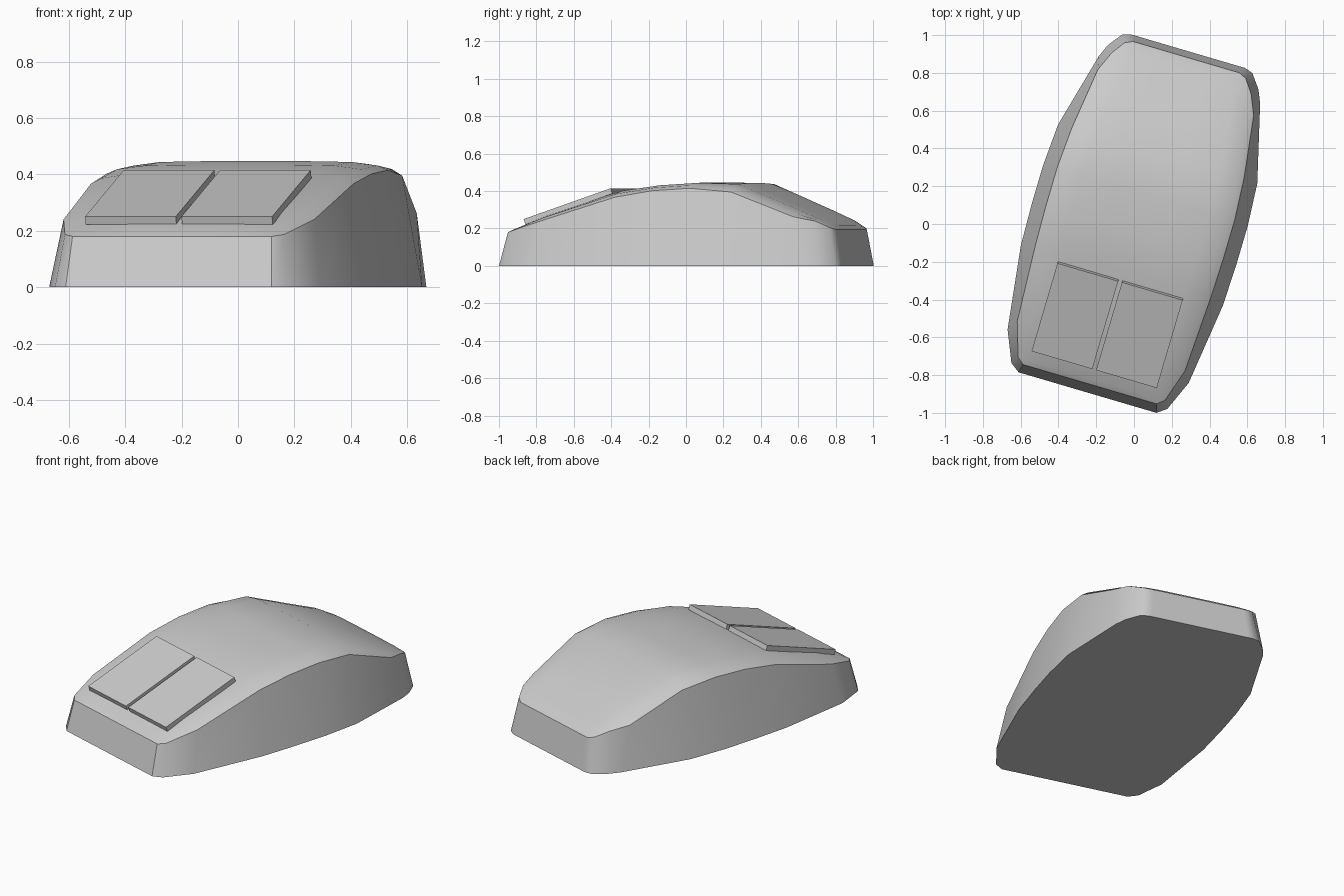
import bpy, bmesh, math
from mathutils import Matrix

if "Cube" in bpy.data.objects:
    bpy.data.objects.remove(bpy.data.objects["Cube"])

TURN = Matrix.Translation((0.015, -0.004, 0)) @ Matrix.Rotation(math.radians(-16.4), 4, 'Z')

# Stations back to front: base half width, base y, rim half width, rim y, rim z, crown z
STATIONS = [
    (.315, .958, .295, .925, .195, .195),
    (.360, .943, .335, .905, .205, .215),
    (.415, .870, .385, .835, .240, .250),
    (.445, .800, .430, .730, .262, .302),
    (.550, .390, .475, .395, .395, .442),
    (.565, .160, .490, .170, .415, .447),
    (.565, -.05, .490, -.04, .402, .434),
    (.558, -.28, .485, -.25, .367, .405),
    (.500, -.725, .463, -.67, .240, .272),
    (.430, -.89, .405, -.85, .187, .200),
    (.380, -.926, .368, -.88, .180, .180),
]
# Cross-section: width fraction, share of crown rise
SECTION = [(-1, 0), (-.92, .5), (-.72, .9), (-.35, 1), (.35, 1), (.72, .9), (.92, .5), (1, 0)]


def finish(bm, name):
    bmesh.ops.recalc_face_normals(bm, faces=bm.faces)
    bm.transform(TURN)
    me = bpy.data.meshes.new(name)
    bm.to_mesh(me)
    bm.free()
    ob = bpy.data.objects.new(name, me)
    bpy.context.collection.objects.link(ob)
    return ob


# Body: domed top, sloped walls, flat underside
bm = bmesh.new()
top, base = [], []
for bw, by, rw, ry, rz, cz in STATIONS:
    top.append([bm.verts.new((f * rw, ry, rz + k * (cz - rz))) for f, k in SECTION])
    base.append((bw, by))
n, m = len(STATIONS), len(SECTION)
for i in range(n - 1):
    for j in range(m - 1):
        bm.faces.new((top[i][j], top[i + 1][j], top[i + 1][j + 1], top[i][j + 1]))
loop = [(0, j) for j in range(m)] + [(i, m - 1) for i in range(1, n)]
loop += [(n - 1, j) for j in range(m - 2, -1, -1)] + [(i, 0) for i in range(n - 2, 0, -1)]
ring = [bm.verts.new((SECTION[j][0] * base[i][0], base[i][1], 0)) for i, j in loop]
for k in range(len(loop)):
    a, b = loop[k], loop[(k + 1) % len(loop)]
    bm.faces.new((top[a[0]][a[1]], top[b[0]][b[1]], ring[(k + 1) % len(loop)], ring[k]))
bm.faces.new(ring)
body = finish(bm, "body")
bpy.context.view_layer.objects.active = body
body.select_set(True)
bpy.ops.object.shade_smooth_by_angle(angle=math.radians(32))

# Two tilted buttons
TILT = math.atan(.165 / .485)
for side, name in ((-1, "left_button"), (1, "right_button")):
    bm = bmesh.new()
    bmesh.ops.create_cube(bm, size=1)
    mat = (Matrix.Translation((side * .178, -.557, .3325)) @ Matrix.Rotation(TILT, 4, 'X')
           @ Matrix.Translation((0, 0, -.015)) @ Matrix.Diagonal((.335, .512, .03, 1)))
    bm.transform(mat)
    finish(bm, name)
